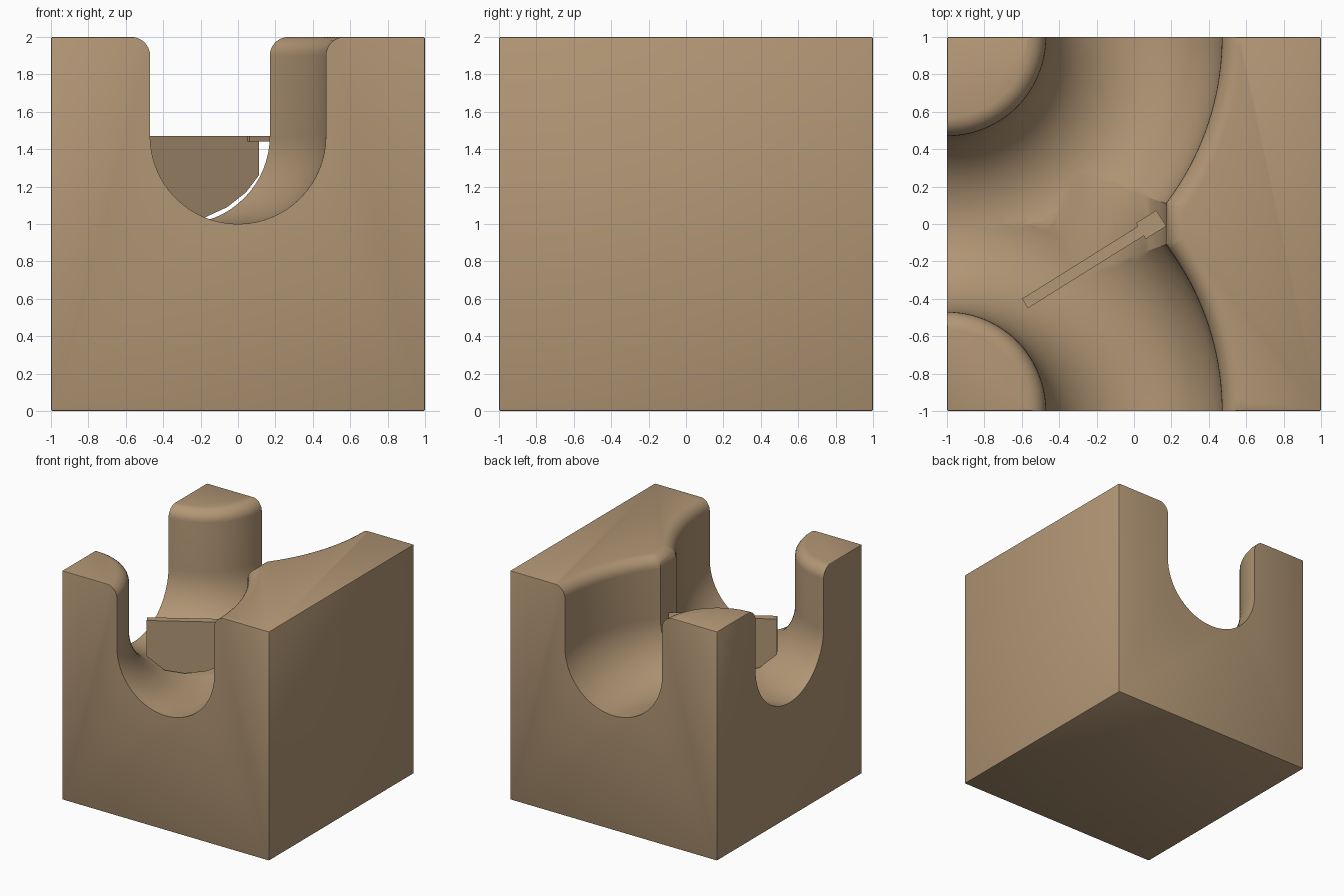
import bpy
import bmesh
from math import sin, cos, pi, radians
from mathutils import Matrix, Vector

if "Cube" in bpy.data.objects:
    bpy.data.objects.remove(bpy.data.objects["Cube"], do_unlink=True)

R = 0.47       # channel radius
LIP = 0.1      # rounded rim radius
AXIS_Z = 1.47  # height of the channel axis

wood = bpy.data.materials.new("tan_wood")
wood.use_nodes = True
TAN = (0.45, 0.31, 0.18, 1)
wood.diffuse_color = TAN
bsdf = next(n for n in wood.node_tree.nodes if n.type == 'BSDF_PRINCIPLED')
bsdf.inputs["Base Color"].default_value = TAN


def make_object(name, bm):
    bmesh.ops.recalc_face_normals(bm, faces=bm.faces)
    mesh = bpy.data.meshes.new(name)
    bm.to_mesh(mesh)
    bm.free()
    obj = bpy.data.objects.new(name, mesh)
    bpy.context.collection.objects.link(obj)
    mesh.materials.append(wood)
    return obj


def activate(obj):
    bpy.ops.object.select_all(action='DESELECT')
    obj.select_set(True)
    bpy.context.view_layer.objects.active = obj


def apply_modifier(obj, mod):
    activate(obj)
    bpy.ops.object.modifier_apply(modifier=mod.name)


def channel_profile():
    """U-shaped section with a flared, rounded rim: (offset, z) points."""
    half = [(R * sin(a), AXIS_Z - R * cos(a))
            for a in (pi / 2 * i / 16 for i in range(17))]
    half += [(R + LIP - LIP * cos(a), 2 - LIP + LIP * sin(a))
             for a in (pi / 2 * i / 8 for i in range(9))]
    half.append((R + LIP, 2.15))
    return [(-u, z) for u, z in reversed(half[1:])] + half


def sweep_cutter(name, matrices):
    """Skin the channel profile through a series of placements."""
    bm = bmesh.new()
    rings = [[bm.verts.new(m @ Vector((u, 0, z))) for u, z in channel_profile()]
             for m in matrices]
    for a, b in zip(rings, rings[1:]):
        for i in range(len(a)):
            j = (i + 1) % len(a)
            bm.faces.new((a[i], a[j], b[j], b[i]))
    bm.faces.new(rings[0])
    bm.faces.new(rings[-1])
    obj = make_object(name, bm)
    obj.hide_render = True
    return obj


def curved_channel(name, side):
    """Quarter turn centred on a left-hand corner of the block."""
    steps = 51
    return sweep_cutter(name, [
        Matrix.Translation((-1, side, 0))
        @ Matrix.Rotation(-side * radians(-6 + 102 * i / steps), 4, 'Z')
        @ Matrix.Translation((1, 0, 0)) for i in range(steps + 1)])


# Solid block with slightly eased edges
bm = bmesh.new()
bmesh.ops.create_cube(bm, size=2, matrix=Matrix.Translation((0, 0, 1)))
bmesh.ops.bevel(bm, geom=bm.edges[:], offset=0.008, segments=2,
                affect='EDGES', profile=0.5)
block = make_object("track_block", bm)

# Two curved channels and the short straight cut where they merge
cutters = [
    curved_channel("front_channel_cutter", -1),
    curved_channel("back_channel_cutter", 1),
    sweep_cutter("junction_cutter",
                 [Matrix.Translation((-0.3, y, 0)) for y in (-0.286, 0.286)]),
]
for cutter in cutters:
    mod = block.modifiers.new("channel", 'BOOLEAN')
    mod.operation = 'DIFFERENCE'
    mod.solver = 'EXACT'
    mod.object = cutter
    apply_modifier(block, mod)
    bpy.data.objects.remove(cutter, do_unlink=True)
activate(block)
bpy.ops.object.shade_smooth_by_angle(angle=radians(30))


def plate(name, outline, width):
    """Upright plate: outline in (length, z), extruded across its width."""
    bm = bmesh.new()
    face = bm.faces.new([bm.verts.new((s, -width / 2, z)) for s, z in outline])
    ext = bmesh.ops.extrude_face_region(bm, geom=[face])
    moved = [g for g in ext["geom"] if isinstance(g, bmesh.types.BMVert)]
    bmesh.ops.translate(bm, verts=moved, vec=(0, width, 0))
    obj = make_object(name, bm)
    obj.location = (-0.583, -0.425, 0)
    obj.rotation_euler.z = radians(32)
    return obj


# Swinging gate that diverts between the channels, with its pivot tab
plate("diverter_gate", [(0, AXIS_Z), (0, 1.16), (0.14, 1.04), (0.3, 1.015),
                        (0.46, 1.035), (0.6, 1.09), (0.72, 1.17),
                        (0.8, 1.26), (0.8, AXIS_Z)], 0.06)
plate("gate_pivot_tab", [(0.73, 1.44), (0.86, 1.44),
                         (0.86, AXIS_Z), (0.73, AXIS_Z)], 0.1)
